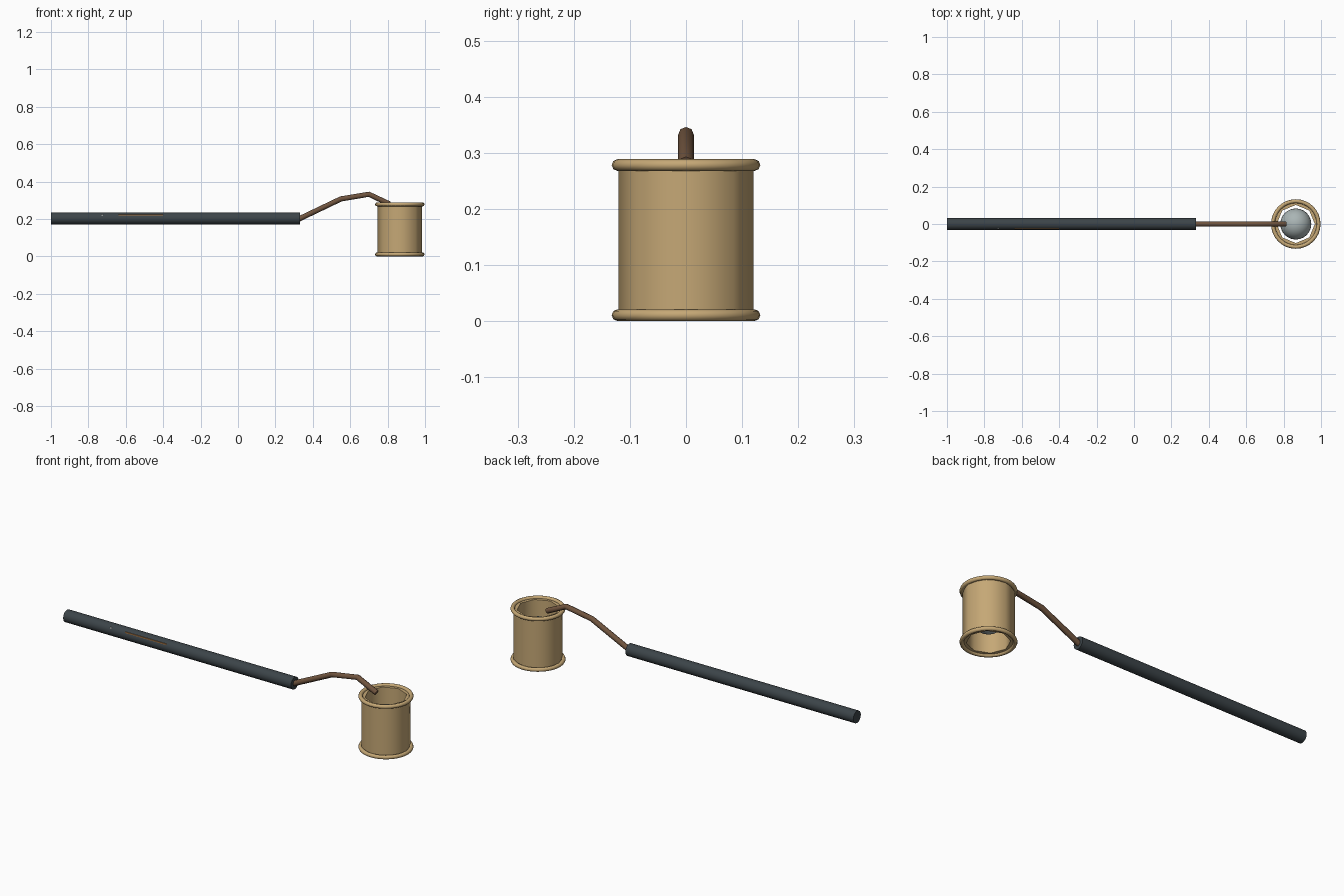
import bpy, bmesh
from math import cos, sin, pi, radians
from mathutils import Vector

old = bpy.data.objects.get("Cube")
if old:
    bpy.data.objects.remove(old, do_unlink=True)


def material(name, rgb):
    m = bpy.data.materials.new(name)
    m.use_nodes = True
    m.diffuse_color = (*rgb, 1)
    m.node_tree.nodes["Principled BSDF"].inputs["Base Color"].default_value = (*rgb, 1)
    return m


brass = material("brass", (0.56, 0.39, 0.18))
dark_grip = material("dark grip", (0.045, 0.058, 0.066))
brown_wire = material("brown wire", (0.16, 0.088, 0.048))
grey_glass = material("grey glass", (0.40, 0.46, 0.46))
amber = material("amber", (0.42, 0.19, 0.06))
white = material("white", (0.85, 0.85, 0.82))


def finish(name, bm, mat, angle=50):
    """Turn a bmesh into a shaded, coloured object."""
    bmesh.ops.recalc_face_normals(bm, faces=bm.faces)
    mesh = bpy.data.meshes.new(name)
    bm.to_mesh(mesh)
    bm.free()
    mesh.materials.append(mat)
    ob = bpy.data.objects.new(name, mesh)
    bpy.context.collection.objects.link(ob)
    bpy.ops.object.select_all(action='DESELECT')
    ob.select_set(True)
    bpy.context.view_layer.objects.active = ob
    bpy.ops.object.shade_smooth_by_angle(angle=radians(angle))
    return ob


def bridge(bm, a, b):
    for i in range(len(a)):
        j = (i + 1) % len(a)
        bm.faces.new((a[i], a[j], b[j], b[i]))


def lathe(name, profile, sides, mat):
    """Spin a closed (radius, z) profile around the cup axis."""
    bm = bmesh.new()
    rings = []
    for k in range(sides):
        t = 2 * pi * k / sides
        rings.append([bm.verts.new((CUP_X + r * cos(t), r * sin(t), z)) for r, z in profile])
    for k in range(sides):
        bridge(bm, rings[k], rings[(k + 1) % sides])
    return finish(name, bm, mat)


def tube(name, path, radius, sides, mat):
    """Sweep a round section along a path in the y = 0 plane, with capped ends."""
    pts = [Vector((x, 0, z)) for x, z in path]
    bm = bmesh.new()
    rings = []
    for i, p in enumerate(pts):
        before = (p - pts[i - 1]).normalized() if i else Vector()
        after = (pts[i + 1] - p).normalized() if i < len(pts) - 1 else Vector()
        d = (before + after).normalized()
        up = Vector((-d.z, 0, d.x))
        rings.append([bm.verts.new(p + radius * (up * cos(t) + Vector((0, 1, 0)) * sin(t)))
                      for t in (2 * pi * k / sides for k in range(sides))])
    for a, b in zip(rings, rings[1:]):
        bridge(bm, a, b)
    bm.faces.new(rings[0])
    bm.faces.new(rings[-1])
    return finish(name, bm, mat)


def plate(name, x0, x1, z0, z1, mat):
    """Thin plate set into the front of the handle."""
    bm = bmesh.new()
    bmesh.ops.create_cube(bm, size=1)
    for v in bm.verts:
        v.co = (x1 if v.co.x > 0 else x0, -0.0275 if v.co.y < 0 else -0.022,
                z1 if v.co.z > 0 else z0)
    return finish(name, bm, mat, 30)


CUP_X = 0.865
CUP_TOP = 0.278
RIM = 0.0105

# Eight-sided open cup wall
lathe("cup_wall", [(0.12, 0.01), (0.12, CUP_TOP), (0.102, CUP_TOP), (0.102, 0.01)], 8, brass)

# Rounded rims at both ends of the cup
for name, z in (("bottom_rim", RIM), ("top_rim", CUP_TOP)):
    section = [(0.122 + RIM * cos(k * pi / 4), z + RIM * sin(k * pi / 4)) for k in range(8)]
    lathe(name, section, 32, brass)

# Ball held inside the cup
bm = bmesh.new()
bmesh.ops.create_uvsphere(bm, u_segments=24, v_segments=16, radius=0.083)
bmesh.ops.translate(bm, verts=bm.verts, vec=(CUP_X, 0, 0.145))
finish("inner_ball", bm, grey_glass)

# Handle and the bent wire that joins it to the cup
tube("handle", [(-1, 0.203), (0.332, 0.203)], 0.032, 16, dark_grip)
tube("bent_wire", [(0.32, 0.197), (0.55, 0.307), (0.70, 0.332), (0.81, 0.28)], 0.014, 8, brown_wire)

# Small inlays on the front of the handle
plate("handle_stripe", -0.64, -0.40, 0.217, 0.224, amber)
plate("handle_dot", -0.729, -0.721, 0.214, 0.225, white)
